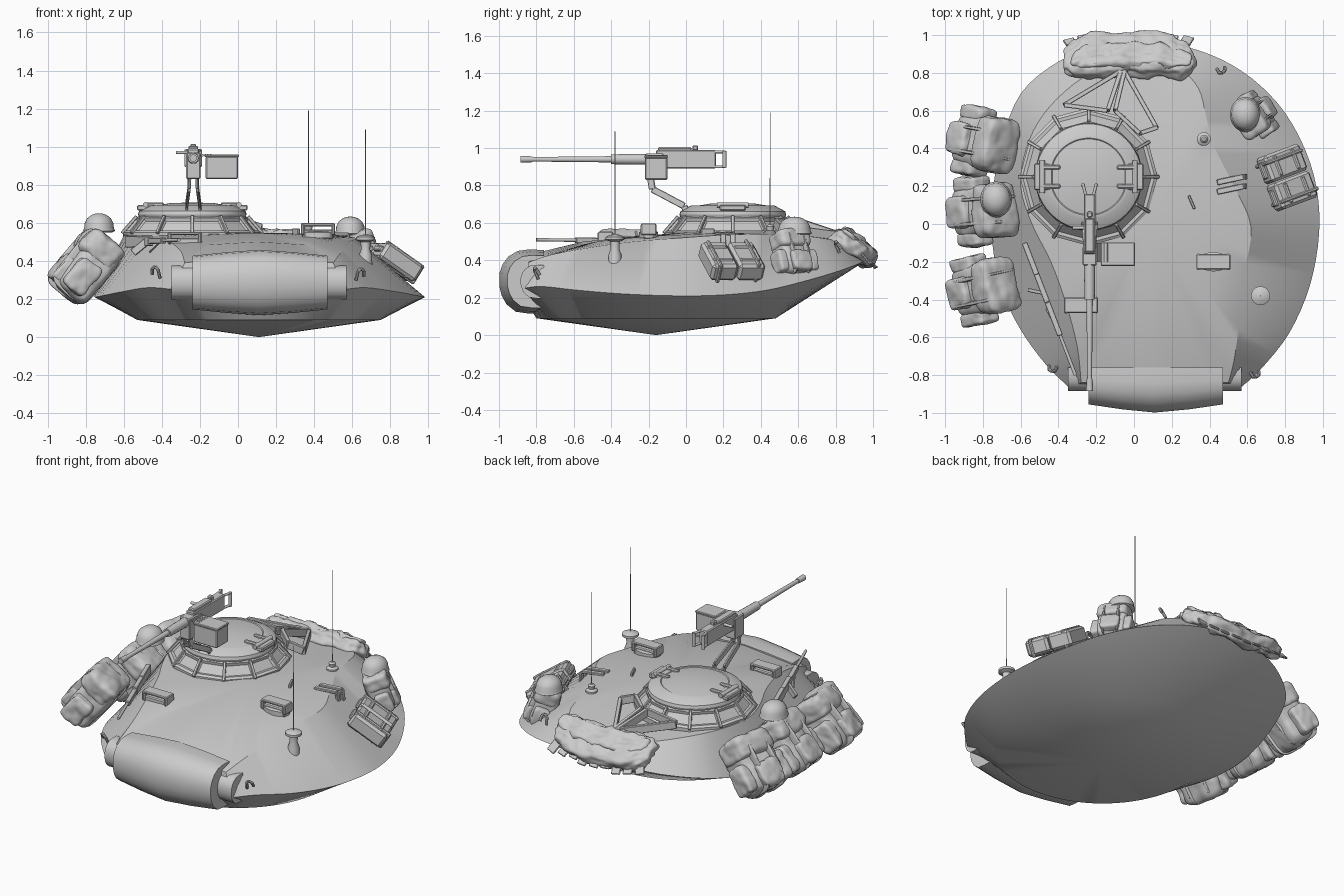
import bpy, bmesh, math
from mathutils import Vector as V, Matrix as M, noise

if "Cube" in bpy.data.objects:
    bpy.data.objects.remove(bpy.data.objects["Cube"])

def finish(name, bm, ang=35):
    bmesh.ops.remove_doubles(bm, verts=bm.verts, dist=1e-5)
    bmesh.ops.recalc_face_normals(bm, faces=bm.faces)
    for f in bm.faces: f.smooth = True
    for e in bm.edges: e.smooth = e.is_manifold and e.calc_face_angle(0) < math.radians(ang)
    me = bpy.data.meshes.new(name); bm.to_mesh(me); bm.free()
    o = bpy.data.objects.new(name, me); bpy.context.collection.objects.link(o)
    return o

def loft(name, rings, ang=35, inset=None):
    bm = bmesh.new(); n = len(rings[0])
    vs = [[bm.verts.new(p) for p in r] for r in rings]
    for j, (a, b) in enumerate(zip(vs, vs[1:])):
        fs = [bm.faces.new((a[i], a[(i+1) % n], b[(i+1) % n], b[i])) for i in range(n)]
        if inset == j:
            bmesh.ops.recalc_face_normals(bm, faces=bm.faces)
            bmesh.ops.inset_individual(bm, faces=fs, thickness=.016, depth=-.014)
    for r in (vs[0], vs[-1]):
        if (r[0].co - r[n//2].co).length > 1e-4: bm.faces.new(r)
    return finish(name, bm, ang)

def lathe(name, prof, loc, seg=24, sc=(1, 1), inset=None):
    x, y, z = loc
    return loft(name, [[(x + r*sc[0]*math.cos(2*math.pi*i/seg), y + r*sc[1]*math.sin(2*math.pi*i/seg), z+h)
                        for i in range(seg)] for r, h in prof], 30, inset)

def box(name, loc, size, rot=None, bevel=.006):
    bm = bmesh.new(); bmesh.ops.create_cube(bm, size=1)
    bmesh.ops.scale(bm, vec=size, verts=bm.verts)
    bmesh.ops.bevel(bm, geom=bm.edges[:], offset=min(bevel, min(size)*.3), segments=1, affect='EDGES')
    bm.transform(M.Translation(V(loc)) @ (rot or M.Identity(3)).to_4x4())
    return finish(name, bm, 25)

def beam(name, a, b, w, h):
    d = V(b) - V(a)
    return box(name, (V(a)+V(b))/2, (w, h, d.length), d.to_track_quat('Z', 'Y').to_matrix(), .003)

def rod(name, a, b, r, r2=None, seg=14):
    d = V(b) - V(a); q = d.to_track_quat('Z', 'Y'); r2 = r if r2 is None else r2
    return loft(name, [[p + q @ V((k*math.cos(2*math.pi*i/seg), k*math.sin(2*math.pi*i/seg), 0))
                        for i in range(seg)] for p, k in ((V(a), r), (V(b), r2))])

def blob(name, mat, loc, size, amp=.012, freq=9, cuts=16, power=5, bend=0):
    """Soft rounded box with cloth wrinkles"""
    bm = bmesh.new(); bmesh.ops.create_cube(bm, size=2)
    bmesh.ops.subdivide_edges(bm, edges=bm.edges[:], cuts=cuts, use_grid_fill=True)
    for v in bm.verts:
        p = v.co / sum(abs(c)**power for c in v.co)**(1/power)
        q = V([c*s/2 for c, s in zip(p, size)]) + V(loc)
        w = mat @ q
        q += p.normalized() * amp * (noise.noise(w*freq) + .5*noise.noise(w*freq*2.7))
        q.y -= bend*q.x*q.x
        v.co = mat @ q
    return finish(name, bm, 50)

# --- turret shell: rim and upper edge, counterclockwise from the front right corner
RIM = [(.56,-.87,.25),(.67,-.77,.26),(.82,-.58,.24),(.93,-.33,.22),(.98,-.05,.21),(.965,.2,.215),(.89,.43,.24),
       (.76,.64,.29),(.57,.81,.34),(.34,.92,.38),(.08,.965,.4),(-.18,.94,.39),(-.4,.86,.36),(-.6,.69,.32),
       (-.7,.43,.26),(-.75,.15,.22),(-.75,-.1,.21),(-.7,-.35,.22),(-.6,-.56,.24),(-.47,-.74,.26),(-.34,-.87,.25),(.11,-.87,.2)]
TOP = [(.5,-.84,.39),(.53,-.72,.43),(.56,-.5,.47),(.58,-.28,.5),(.62,-.02,.52),(.53,.2,.535),(.42,.42,.54),
       (.38,.58,.535),(.34,.72,.52),(.24,.82,.5),(.06,.88,.48),(-.14,.84,.49),(-.32,.74,.51),(-.48,.58,.53),
       (-.57,.4,.535),(-.6,.2,.535),(-.54,0,.53),(-.44,-.2,.52),(-.36,-.42,.5),(-.3,-.65,.45),(-.28,-.84,.39),(.11,-.84,.43)]
def dense(pts, k=4):
    out, n = [], len(pts)
    for i in range(n):
        b, c = V(pts[i]), V(pts[(i+1) % n])
        a, d = V(pts[i-1]) if i not in (0, n-2) else b, V(pts[(i+2) % n]) if i not in (n-3, n-1) else c
        for t in [j/k for j in range(k)]:
            if i >= n-2: out.append(b.lerp(c, t))   # straight front
            else: out.append(.5*(2*b + (c-a)*t + (2*a-5*b+4*c-d)*t*t + (3*b-a-3*c+d)*t**3))
    return out
rim, top = dense(RIM), dense(TOP)
ctr, mid = V((.11, -.16, .09)), V((.08, .0, .548))
low = [ctr + V((p.x-.11, p.y+.16, 0)).normalized()*.64 for p in rim]
inner = [V((*p.xy.lerp(mid.xy, .35), p.z + (mid.z-p.z)*.6)) for p in top]
loft("turret_shell", [[V((.11, -.16, 0))]*len(rim), low, rim, top, inner, [mid]*len(rim)], 32)

# --- gun mantlet and trunnion
MP = [(-.76,.455),(-.84,.458),(-.9,.45),(-.95,.42),(-.98,.38),(-.998,.33),(-.998,.26),(-.985,.21),(-.96,.165),(-.91,.125),(-.84,.115),(-.76,.115)]
def sec(x, s): return [(x, -.76+(y+.76)*s, .285+(z-.285)*s) for y, z in MP]
loft("mantlet", [sec(-.24,.82), sec(-.06,.93), sec(.11,1), sec(.29,.93), sec(.47,.82)])
loft("mantlet_trunnion", [sec(-.35,.52), sec(.57,.52)])

# --- cupola with inset vision blocks, ribs, lid and hinges
C = V((-.24, .25, 0))
lathe("cupola_ring", [(0,.5),(.365,.5),(.365,.55),(.35,.56),(.295,.625),(.275,.64),(0,.64)], C, 12, inset=3)
for i in range(12):
    a = math.tau*i/12; u = V((math.cos(a), math.sin(a), 0))
    beam("cupola_rib", C+u*.37+V((0,0,.545)), C+u*.292+V((0,0,.635)), .018, .018)
lathe("cupola_lid", [(0,.63),(.28,.63),(.285,.645),(.28,.662),(.225,.692),(.205,.694),(.2,.69),(.12,.703),(0,.708)], C, 48)
for s in (-1, 1):
    box("hinge_plate", C+V((s*.24, 0, .68)), (.1, .14, .03))
    rod("hinge_pin", C+V((s*.245, -.085, .695)), C+V((s*.245, .085, .695)), .014)
    for t in (-1, 1): box("hinge_lug", C+V((s*.2, t*.05, .695)), (.1, .025, .025))

# --- triangular guard frames behind the cupola
for tri in ([(-.37,.63,.59),(-.07,.81,.53),(-.14,.6,.6)], [(-.05,.81,.53),(.12,.51,.57),(.03,.48,.6),(-.1,.6,.6)]):
    for a, b in zip(tri, tri[1:]+tri[:1]): beam("guard_frame_bar", a, b, .024, .05)

# --- machine gun
gx, gz = -.235, .94
rod("gun_barrel", (gx,-.86,gz), (gx,-.4,gz), .012, .017)
rod("flash_hider", (gx,-.885,gz), (gx,-.82,gz), .019, .016)
rod("barrel_jacket", (gx,-.4,gz), (gx,-.21,gz), .027, .03)
box("gun_receiver", (gx,0,gz), (.06,.32,.1))
box("receiver_cover", (gx,-.06,gz+.05), (.05,.18,.03))
box("gun_cradle", (gx,-.17,gz-.04), (.075,.1,.14))
rod("cocking_handle", (gx-.09,-.02,gz+.03), (gx,-.02,gz+.03), .009)
box("rear_sight", (gx,.05,gz+.06), (.03,.03,.03))
for s in (-1, 1):
    rod("spade_grip", (gx+s*.035,.205,gz-.045), (gx+s*.035,.205,gz+.045), .011)
    for z in (-.04, .04): rod("grip_bracket", (gx+s*.02,.15,gz+z), (gx+s*.035,.21,gz+z), .008)
    path = [(.035,.01,.64),(.035,-.01,.69),(.022,-.18,.78),(.018,-.2,.9)]
    for a, b in zip(path, path[1:]): beam("mount_arm", (gx+s*a[0],*a[1:]), (gx+s*b[0],*b[1:]), .014, .036)
box("ammo_box", (-.085,-.16,.89), (.17,.12,.12))
box("ammo_box_lid", (-.085,-.16,.952), (.18,.125,.014))
for i in range(5): rod("belt_cartridge", (-.2+i*.014,-.2,.955), (-.2+i*.014,-.1,.955), .007, seg=8)

# --- aerials
lathe("front_aerial_base", [(0,.3),(.038,.3),(.034,.43),(.024,.46),(.026,.5),(.05,.51),(.05,.525),(.03,.535),(0,.54)], (.67,-.38,0))
rod("front_aerial", (.67,-.38,.53), (.67,-.38,1.09), .003, .002, 6)
lathe("rear_aerial_base", [(0,.52),(.036,.52),(.036,.55),(.018,.56),(.022,.58),(.012,.59),(0,.59)], (.37,.45,0))
rod("rear_aerial", (.37,.45,.58), (.37,.45,1.19), .003, .002, 6)

# --- roof periscopes, brackets and lifting hooks
lathe("sight_ring", [(0,.52),(.085,.52),(.085,.55),(.07,.555),(0,.555)], (.42,-.2,0), 24, (1, .6))
for x, y, z in ((.42,-.2,.565), (-.28,-.43,.52)):
    box("periscope_base", (x,y,z-.025), (.16,.06,.05))
    box("periscope_hood", (x,y,z+.025), (.18,.08,.016))
    for s in (-1, 1): box("periscope_cheek", (x+s*.08,y,z), (.02,.085,.06))
for d in (0, .05):
    beam("roof_bracket", (.44,.17+d,.545), (.58,.2+d,.54), .03, .016)
    beam("roof_bracket_foot", (.58,.2+d,.54), (.59,.2+d,.47), .03, .016)
beam("roof_clip", (.29,.15,.555), (.32,.08,.555), .014, .03)
for x, y, z, s in ((.62,-.79,.33,1), (-.41,-.76,.34,-1), (.44,.82,.47,1)):
    pts = [(0,0,-.03),(.01,-.02,.015),(.025,-.02,.03),(.04,-.01,.02),(.04,.01,-.01)]
    pts = [(x+s*p[0], y+p[1], z+p[2]) for p in pts]
    for a, b in zip(pts, pts[1:]): rod("lifting_hook", a, b, .009, seg=8)

# --- stowed rifle along the left front
A, B = V((-.58,-.1,.5)), V((-.31,-.8,.51))
for name, t, u, w, h in (("rifle_stock",0,.24,.03,.06), ("rifle_receiver",.22,.45,.03,.05), ("rifle_handguard",.45,.7,.03,.03)):
    beam(name, A.lerp(B,t), A.lerp(B,u), w, h)
rod("rifle_barrel", A.lerp(B,.65), B, .009)
beam("rifle_magazine", A.lerp(B,.38), A.lerp(B,.33)+V((-.06,-.02,-.06)), .02, .04)
beam("rifle_bipod", A.lerp(B,.66), A.lerp(B,.5)+V((-.02,0,-.06)), .01, .01)

# --- rucksacks with flaps, pockets and straps
def rucksack(loc, yaw, tilt, k=1.0):
    m = M.Translation(V(loc)) @ M.Rotation(math.radians(yaw), 4, 'Z') @ M.Rotation(math.radians(tilt), 4, 'Y') @ M.Scale(k, 4)
    blob("rucksack_body", m, (0,0,-.01), (.2,.27,.34))
    blob("rucksack_flap", m, (-.02,0,.11), (.22,.29,.15), .015)
    blob("rucksack_front_pocket", m, (-.1,0,-.09), (.08,.17,.16))
    for s in (-1, 1):
        blob("rucksack_side_pocket", m, (-.02,s*.145,-.07), (.14,.08,.18))
        blob("rucksack_strap", m, (-.015,s*.065,0), (.245,.022,.37), .004, 6, 12)
def helmet(loc, r):
    lathe("helmet", [(0,-.02),(r*.9,-.02),(r*1.08,-.012),(r,.005),(r*.97,r*.35),(r*.8,r*.68),(r*.5,r*.9),(r*.25,r*.98),(0,r)], loc, 32, (.97, 1.1))
for y, yaw in ((.43,-10), (.07,4), (-.34,12)): rucksack((-.79,y,.36), yaw, 40)
rucksack((.63,.565,.43), 215, 22, .68)
helmet((-.73,.13,.57), .08)
helmet((.59,.58,.555), .078)

# --- jerrycan pair strapped on the right slope
l = V((.35,-.93,0)).normalized(); u = V((.8,.2,-.54)); u = (u-l*u.dot(l)).normalized(); n = l.cross(u)
R = M((l, u, n)).transposed(); J = V((.81,.245,.395))
for s in (-1, 1):
    box("jerrycan", J+l*s*.077, (.148,.24,.1), R, .015)
    for t in (-1, 1): box("jerrycan_rib", J+l*s*.077+u*t*.06, (.11,.025,.112), R)
    box("jerrycan_handle", J+l*s*.077-u*.125, (.09,.025,.03), R)
for t in (-.05, .05): box("jerrycan_strap", J+u*t*.1+l*t*2.2, (.02,.25,.116), R)

# --- rolled tarpaulin over the rear
T = M.Translation((-.03,.9,.465)) @ M.Rotation(math.radians(-33), 4, 'X')
blob("tarpaulin", T, (0,0,0), (.7,.25,.11), .025, 10, 28, 4, .3)
blob("tarpaulin_fold", T, (.02,-.03,.035), (.62,.13,.06), .025, 12, 22, 4, .3)
for i in range(9):
    x = -.31+i*.077
    box("tarpaulin_edge", T @ V((x, .115-.3*x*x, -.015)), (.06,.05+.02*(i % 3),.012), M.Rotation(-.9+.2*(i % 2), 3, 'X') @ M.Rotation(-x*1.2, 3, 'Z'))
